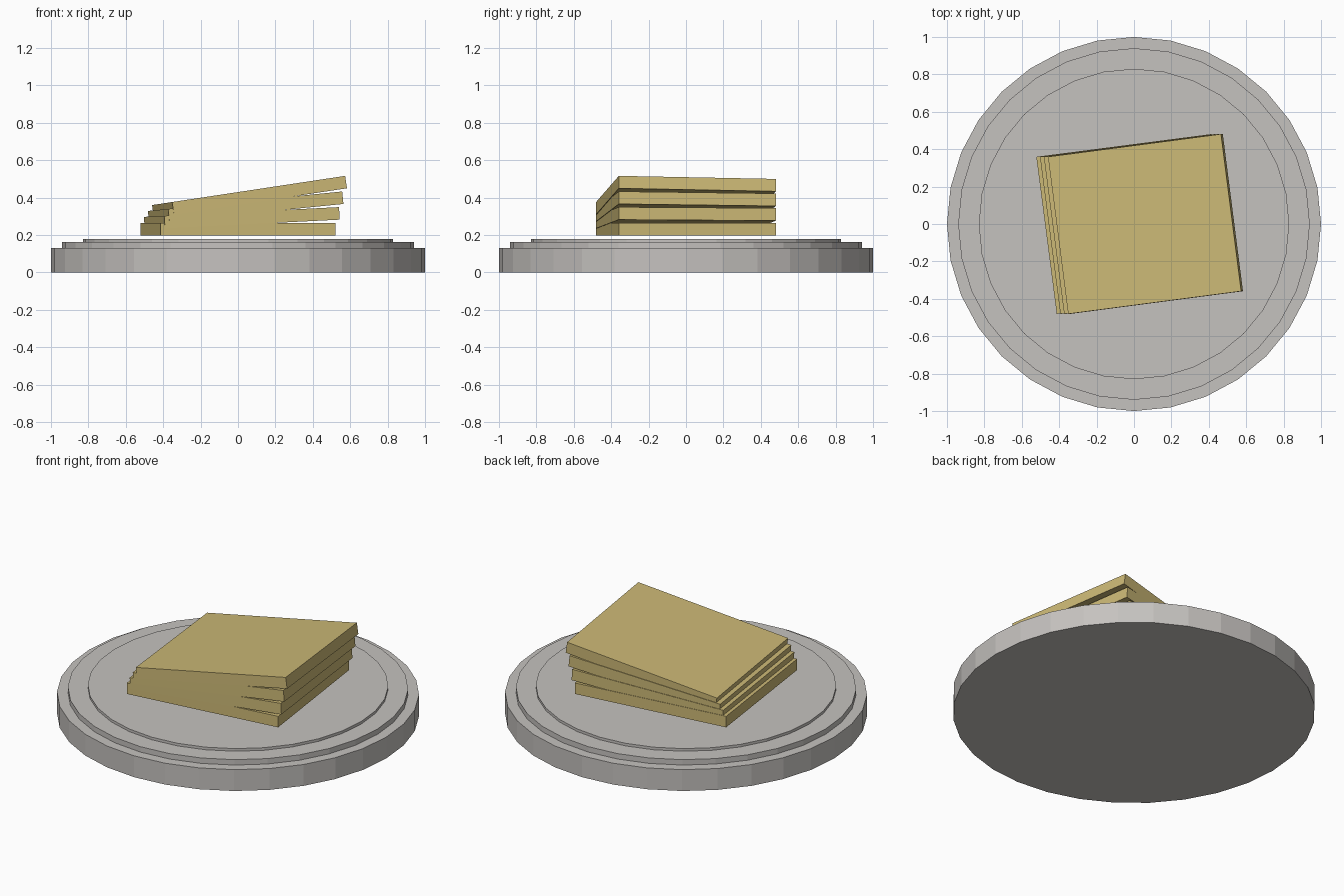
import bpy
import math
from mathutils import Matrix

if "Cube" in bpy.data.objects:
    bpy.data.objects.remove(bpy.data.objects["Cube"])


def material(name, rgb):
    m = bpy.data.materials.new(name)
    m.diffuse_color = (*rgb, 1.0)
    m.use_nodes = True
    m.node_tree.nodes["Principled BSDF"].inputs["Base Color"].default_value = m.diffuse_color
    return m


stone = material("warm_grey", (0.56, 0.54, 0.52))
tan = material("tan", (0.60, 0.48, 0.18))

# Stepped round base: radius, bottom, top
for name, radius, z0, z1 in (("base_disc", 1.0, 0.0, 0.13),
                             ("base_middle_step", 0.94, 0.13, 0.163),
                             ("base_top_step", 0.83, 0.163, 0.179)):
    bpy.ops.mesh.primitive_cylinder_add(vertices=32, radius=radius, depth=z1 - z0,
                                        location=(0, 0, (z0 + z1) / 2))
    disc = bpy.context.object
    disc.name = name
    disc.data.materials.append(stone)

# Fanned stack of square slabs, each tilted a little more than the one below
for i in range(4):
    bpy.ops.mesh.primitive_cube_add(size=1)
    slab = bpy.context.object
    slab.name = f"slab_{i + 1}"
    slab.data.transform(Matrix.Diagonal((0.943, 0.847, 0.067, 1)))
    slab.matrix_world = (Matrix.Translation((0.0205 * i, 0, 0.232 + 0.0577 * i))
                         @ Matrix.Rotation(-0.05 * i, 4, 'Y')
                         @ Matrix.Rotation(math.radians(7.4), 4, 'Z'))
    slab.data.materials.append(tan)
